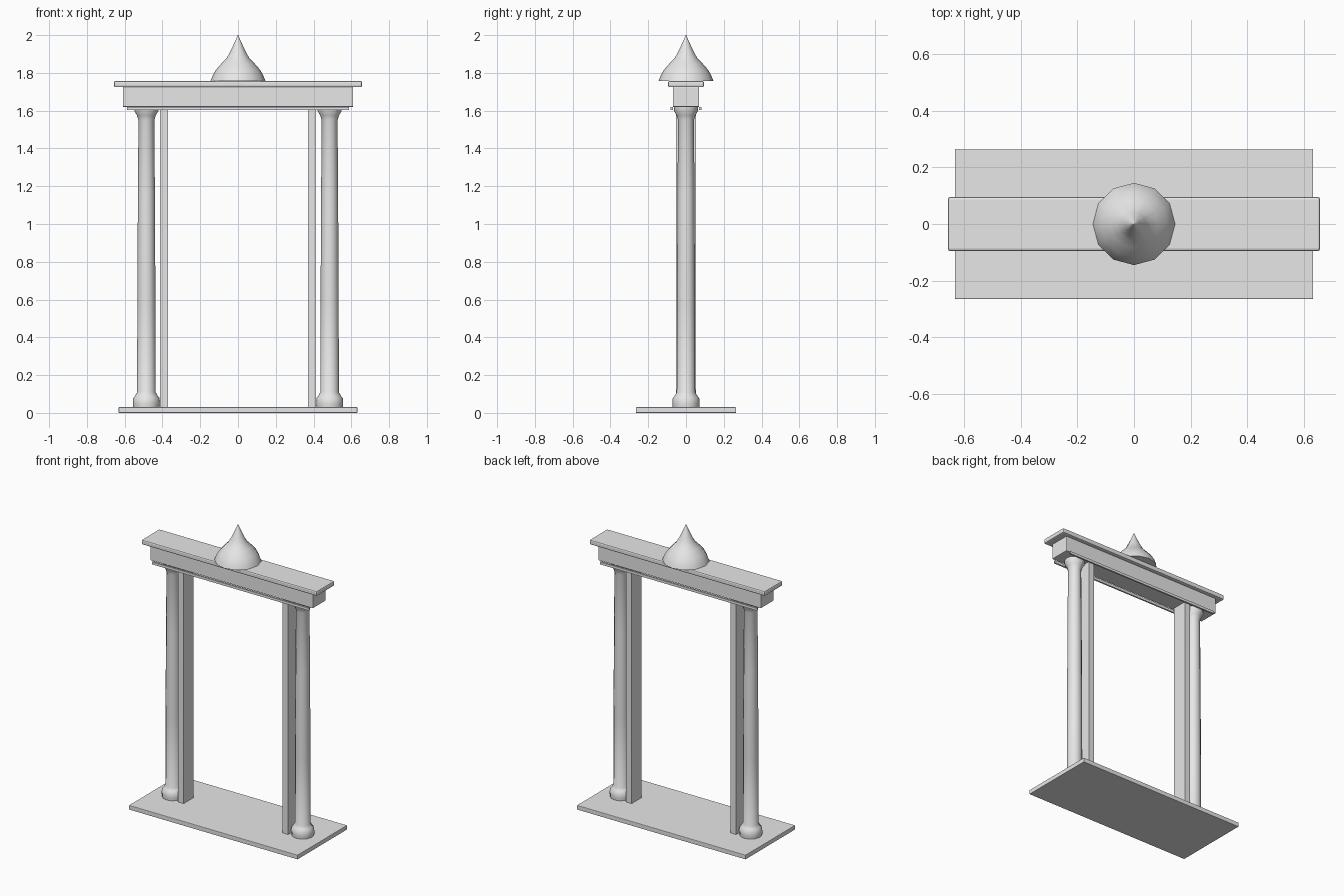
import bpy, bmesh, math

cube = bpy.data.objects.get("Cube")
if cube:
    bpy.data.objects.remove(cube, do_unlink=True)

stone = bpy.data.materials.new("pale_stone")
stone.use_nodes = True
stone.diffuse_color = (0.8, 0.8, 0.8, 1)
stone.node_tree.nodes["Principled BSDF"].inputs["Base Color"].default_value = (0.8, 0.8, 0.8, 1)


def add_object(name, bm):
    mesh = bpy.data.meshes.new(name)
    bmesh.ops.recalc_face_normals(bm, faces=bm.faces)
    bm.to_mesh(mesh)
    bm.free()
    mesh.materials.append(stone)
    obj = bpy.data.objects.new(name, mesh)
    bpy.context.collection.objects.link(obj)
    return obj


def box(name, x, y, z, bevel=0):
    """Box given by its (low, high) range on each axis."""
    bm = bmesh.new()
    bmesh.ops.create_cube(bm, size=1)
    for v in bm.verts:
        v.co = [lo + (c + 0.5) * (hi - lo) for c, (lo, hi) in zip(v.co, (x, y, z))]
    if bevel:
        bmesh.ops.bevel(bm, geom=list(bm.edges), offset=bevel, segments=2,
                        profile=0.5, affect='EDGES')
    return add_object(name, bm)


def turned(name, profile, x=0, sides=12, angle=35):
    """Capped lathe of (radius, height) points."""
    bm = bmesh.new()
    rings = []
    for r, z in profile:
        rings.append([bm.verts.new((x + r * math.cos(math.tau * i / sides),
                                    r * math.sin(math.tau * i / sides), z))
                      for i in range(sides)])
    for a, b in zip(rings, rings[1:]):
        for i in range(sides):
            j = (i + 1) % sides
            bm.faces.new((a[i], a[j], b[j], b[i]))
    bm.faces.new(rings[0][::-1])
    bm.faces.new(rings[-1])
    bmesh.ops.remove_doubles(bm, verts=bm.verts, dist=0.0001)
    obj = add_object(name, bm)
    bpy.ops.object.select_all(action='DESELECT')
    obj.select_set(True)
    bpy.context.view_layer.objects.active = obj
    bpy.ops.object.shade_smooth_by_angle(angle=math.radians(angle))
    return obj


# Floor slab
box("base_slab", (-0.632, 0.632), (-0.265, 0.265), (0, 0.03), 0.003)

# Columns and the flat jambs inside them
column = [(0.07, 0.03), (0.072, 0.05), (0.07, 0.078), (0.06, 0.09), (0.049, 0.11),
          (0.048, 0.57), (0.045, 1.15), (0.042, 1.55), (0.05, 1.575),
          (0.064, 1.6), (0.064, 1.625)]
for side, s in (("left", 1), ("right", -1)):
    turned(side + "_column", column, s * 0.485)
    box(side + "_jamb", sorted((s * 0.37, s * 0.413)), (-0.053, 0.053), (0.03, 1.625))

# Lintel, its lower trim strips and the cornice
box("lintel", (-0.61, 0.61), (-0.07, 0.07), (1.62, 1.727), 0.004)
for side, s in (("front", -1), ("back", 1)):
    box(side + "_trim", (-0.587, 0.587), sorted((s * 0.07, s * 0.081)), (1.603, 1.62))
box("cornice", (-0.657, 0.657), (-0.095, 0.095), (1.724, 1.757), 0.008)

# Pointed dome finial
dome = [(0.145, 1.757), (0.135, 1.785), (0.118, 1.815), (0.085, 1.853), (0.06, 1.878),
        (0.042, 1.91), (0.02, 1.957), (0.001, 2.0)]
turned("dome_finial", dome, angle=40)
